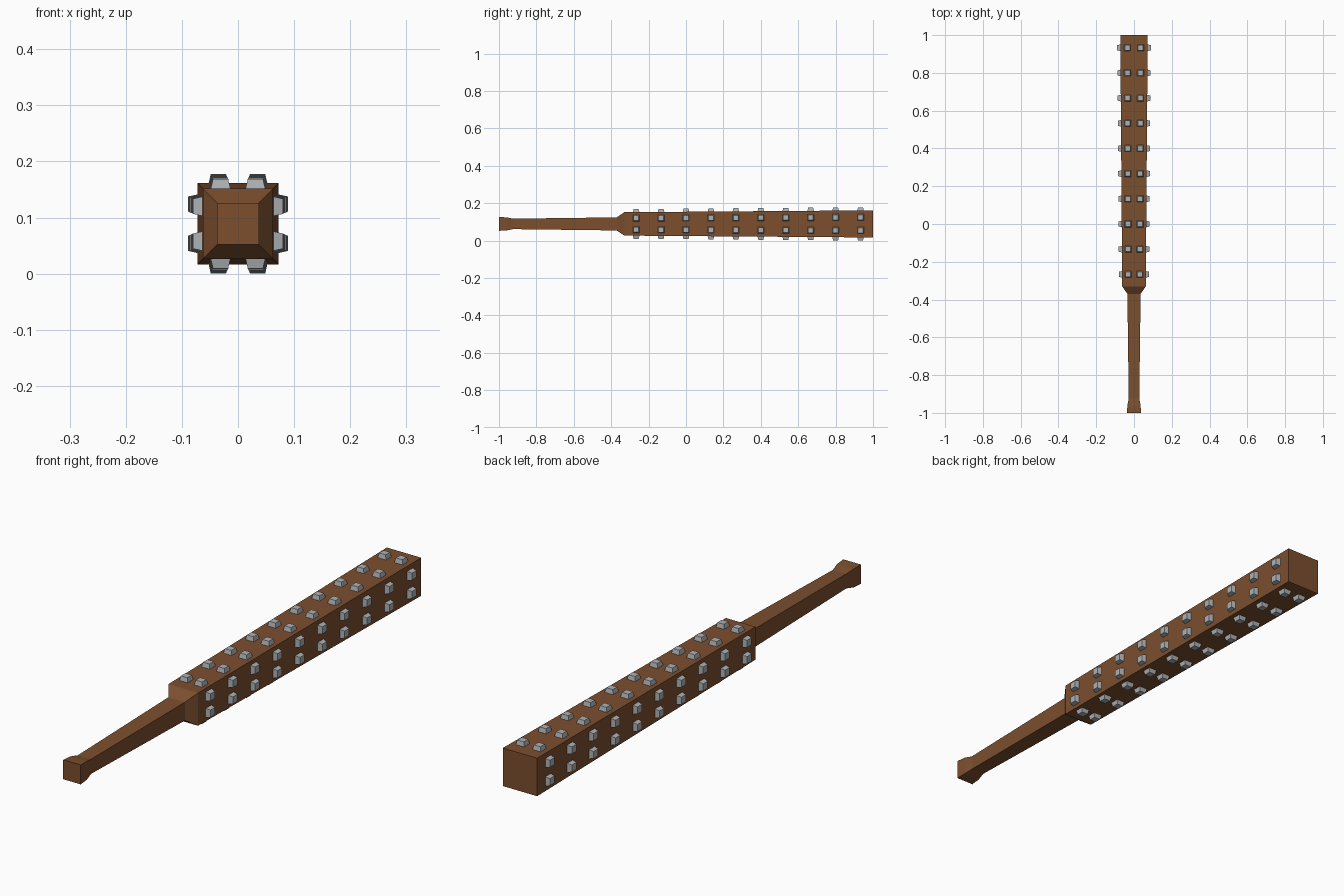
import bpy, bmesh
from math import pi
from mathutils import Matrix, Vector

cube = bpy.data.objects.get("Cube")
if cube:
    bpy.data.objects.remove(cube, do_unlink=True)

CENTRE_Z = 0.089


def make_material(name, colour):
    mat = bpy.data.materials.new(name)
    mat.use_nodes = True
    mat.diffuse_color = colour
    mat.node_tree.nodes["Principled BSDF"].inputs["Base Color"].default_value = colour
    return mat


def finish(bm, name, mat):
    bmesh.ops.recalc_face_normals(bm, faces=bm.faces[:])
    mesh = bpy.data.meshes.new(name)
    bm.to_mesh(mesh)
    bm.free()
    mesh.materials.append(mat)
    obj = bpy.data.objects.new(name, mesh)
    obj.location.z = CENTRE_Z
    bpy.context.collection.objects.link(obj)
    return obj


def square_loft(bm, sections):
    """Loft square sections given as (distance along y, half width)."""
    rings = []
    for y, h in sections:
        rings.append([bm.verts.new((sx * h, y, sz * h))
                      for sx, sz in ((-1, -1), (1, -1), (1, 1), (-1, 1))])
    for a, b in zip(rings, rings[1:]):
        for i in range(4):
            j = (i + 1) % 4
            bm.faces.new((a[i], a[j], b[j], b[i]))
    bm.faces.new(rings[0])
    bm.faces.new(rings[-1])


wood = make_material("brown wood", (0.2, 0.077, 0.027, 1))
metal = make_material("grey metal", (0.42, 0.44, 0.46, 1))

# Wooden club: pommel, tapered grip, shoulder and widening head
bm = bmesh.new()
square_loft(bm, [(-1, 0.037), (-0.96, 0.035), (-0.925, 0.028),
                 (-0.37, 0.035), (-0.33, 0.0625), (1, 0.0725)])
finish(bm, "wooden_club", wood)

# Studs: two rows of ten tapered blocks on each of the four sides
bm = bmesh.new()
for side in range(4):
    turn = Matrix.Rotation(side * pi / 2, 4, 'Y')
    for i in range(10):
        y = (i - 2) * 0.1333
        t = i / 9
        surface = 0.063 + 0.009 * t
        for sign in (-1, 1):
            place = Matrix.Translation(Vector((sign * (0.031 + 0.004 * t), y, surface + 0.006)))
            bmesh.ops.create_cone(
                bm, cap_ends=True, segments=4,
                radius1=0.0185 * 2 ** 0.5, radius2=0.0135 * 2 ** 0.5, depth=0.022,
                matrix=turn @ place @ Matrix.Rotation(pi / 4, 4, 'Z'))
finish(bm, "metal_studs", metal)
